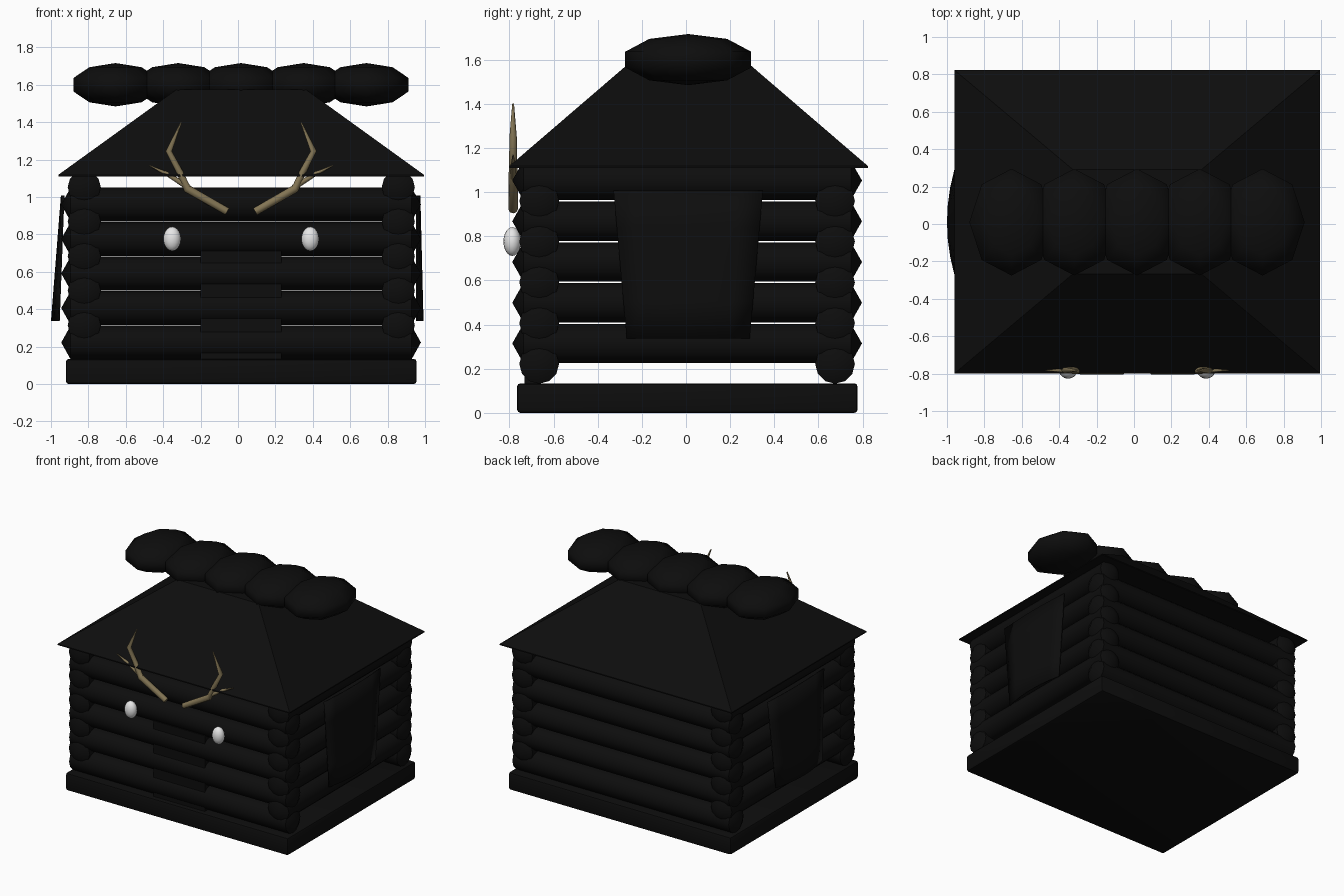
import bpy, bmesh, math
from mathutils import Vector, Matrix

if "Cube" in bpy.data.objects:
    bpy.data.objects.remove(bpy.data.objects["Cube"], do_unlink=True)

CX, CY = 0.017, 0.01  # centre of the cabin body


def material(name, rgb, rough=0.9):
    m = bpy.data.materials.new(name)
    m.use_nodes = True
    m.diffuse_color = (*rgb, 1)
    bsdf = m.node_tree.nodes["Principled BSDF"]
    bsdf.inputs["Base Color"].default_value = (*rgb, 1)
    bsdf.inputs["Roughness"].default_value = rough
    return m


BLACK = material("charred black", (0.004, 0.004, 0.004))
WHITE = material("eye white", (0.8, 0.8, 0.8))
HORN = material("antler tan", (0.23, 0.18, 0.09))


def finish(name, bm, mat, angle=None):
    bmesh.ops.recalc_face_normals(bm, faces=bm.faces)
    me = bpy.data.meshes.new(name)
    bm.to_mesh(me)
    bm.free()
    me.materials.append(mat)
    ob = bpy.data.objects.new(name, me)
    bpy.context.collection.objects.link(ob)
    if angle:
        bpy.ops.object.select_all(action="DESELECT")
        ob.select_set(True)
        bpy.context.view_layer.objects.active = ob
        bpy.ops.object.shade_smooth_by_angle(angle=math.radians(angle))
    return ob


def box(name, lo, hi, bevel=0.0):
    bm = bmesh.new()
    bmesh.ops.create_cube(bm, size=1)
    lo, hi = Vector(lo), Vector(hi)
    for v in bm.verts:
        v.co = (lo + hi) / 2 + v.co * (hi - lo)
    if bevel:
        bmesh.ops.bevel(bm, geom=bm.edges[:], offset=bevel, segments=2,
                        profile=0.5, affect="EDGES")
    return finish(name, bm, BLACK, 40)


def tube(bm, points, radii, sides, up):
    """Skin a chain of points with rings; zero radius makes a pointed end."""
    pts = [Vector(p) for p in points]
    rings = []
    for i, (p, r) in enumerate(zip(pts, radii)):
        if r == 0:
            rings.append([bm.verts.new(p)])
            continue
        t = (pts[min(i + 1, len(pts) - 1)] - pts[max(i - 1, 0)]).normalized()
        u = Vector(up)
        w = t.cross(u).normalized()
        rings.append([bm.verts.new(p + r * (u * math.cos(a) + w * math.sin(a)))
                      for a in (2 * math.pi * k / sides for k in range(sides))])
    for a, b in zip(rings, rings[1:]):
        for k in range(sides):
            j = (k + 1) % sides
            quad = [a[k % len(a)], a[j % len(a)], b[j % len(b)], b[k % len(b)]]
            bm.faces.new(list(dict.fromkeys(quad)))
    for ring in (rings[0], rings[-1]):
        if len(ring) > 2:
            bm.faces.new(ring)


def ball(name, centre, scale, segments, rings, mat):
    bm = bmesh.new()
    bmesh.ops.create_uvsphere(
        bm, u_segments=segments, v_segments=rings, radius=1,
        matrix=Matrix.Translation(centre) @ Matrix.Diagonal((*scale, 1)))
    return finish(name, bm, mat, 60)


# Foundation slab
box("foundation", (-0.92, -0.765, 0), (0.955, 0.777, 0.134), 0.015)


# Interlocking wall logs with pointed ends
def log(name, start, end, r):
    a, b = Vector(start), Vector(end)
    d = (b - a).normalized() * 0.05
    bm = bmesh.new()
    tube(bm, [a, a + d, b - d, b], [0, r, r, 0], 12, (0, 0, 1))
    finish(name, bm, BLACK, 40)


for i in range(5):
    z = 0.222 + 0.1845 * i
    for side, y in (("front", -0.665), ("back", 0.675)):
        log(f"{side}_log_{i + 1}", (-0.945, y, z), (0.978, y, z), 0.09)
    z += 0.0925
    for side, x in (("right", -0.822), ("left", 0.857)):
        log(f"{side}_log_{i + 1}", (x, -0.787, z), (x, 0.797, z), 0.0885)

# Front door panel showing in the grooves between the logs
box("front_door", (-0.2, -0.731, 0.13), (0.232, -0.66, 0.71))


# Bowed side panels, wider at the top
def side_panel(name, top_edge, top_mid, low_edge, low_mid):
    cols, rows = 6, 4
    bm = bmesh.new()
    grid = []
    for r in range(rows + 1):
        t = r / rows
        half = 0.278 + 0.06 * t
        edge = low_edge + (top_edge - low_edge) * t
        mid = low_mid + (top_mid - low_mid) * t
        row = []
        for c in range(cols + 1):
            s = 2 * c / cols - 1
            row.append(bm.verts.new((mid + (edge - mid) * s * s,
                                     CY + half * s, 0.337 + 0.67 * t)))
        grid.append(row)
    for r in range(rows):
        for c in range(cols):
            bm.faces.new((grid[r][c], grid[r][c + 1],
                          grid[r + 1][c + 1], grid[r + 1][c]))
    ob = finish(name, bm, BLACK, 40)
    mod = ob.modifiers.new("thickness", "SOLIDIFY")
    mod.thickness = 0.008
    mod.offset = 0


side_panel("right_side_panel", -0.932, -0.943, -0.957, -0.996)
side_panel("left_side_panel", 0.955, 0.971, 0.955, 0.988)

# Hipped roof with a flat top
bm = bmesh.new()
rings = []
for hx, hy, z in ((0.978, 0.812, 1.11), (0.978, 0.812, 1.118), (0.345, 0.28, 1.575)):
    rings.append([bm.verts.new((CX + sx * hx, CY + 0.002 + sy * hy, z))
                  for sx, sy in ((-1, -1), (1, -1), (1, 1), (-1, 1))])
for a, b in zip(rings, rings[1:]):
    for k in range(4):
        bm.faces.new((a[k], a[(k + 1) % 4], b[(k + 1) % 4], b[k]))
bm.faces.new(rings[0])
bm.faces.new(rings[-1])
finish("roof", bm, BLACK)

# Row of rounded lumps along the ridge
for i in range(5):
    ball(f"ridge_lump_{i + 1}", (-0.655 + 0.3355 * i, CY, 1.6),
         (0.237, 0.3, 0.116), 8, 5, BLACK)

# Eyes and antlers, mirrored about the middle of the front
for side, s in (("right", -1), ("left", 1)):
    ball(f"{side}_eye", (CX + s * 0.369, -0.787, 0.776),
         (0.047, 0.04, 0.065), 16, 10, WHITE)

    def path(pts):
        return [(CX + s * x, -0.783, z) for x, z in pts]

    bm = bmesh.new()
    tube(bm, path([(0.075, 0.922), (0.29, 1.045), (0.327, 1.13), (0.387, 1.245), (0.32, 1.4)]),
         [0.021, 0.022, 0.018, 0.017, 0.004], 8, (0, 1, 0))
    tube(bm, path([(0.28, 1.05), (0.40, 1.125), (0.49, 1.168)]),
         [0.016, 0.011, 0.003], 8, (0, 1, 0))
    finish(f"{side}_antler", bm, HORN, 50)
